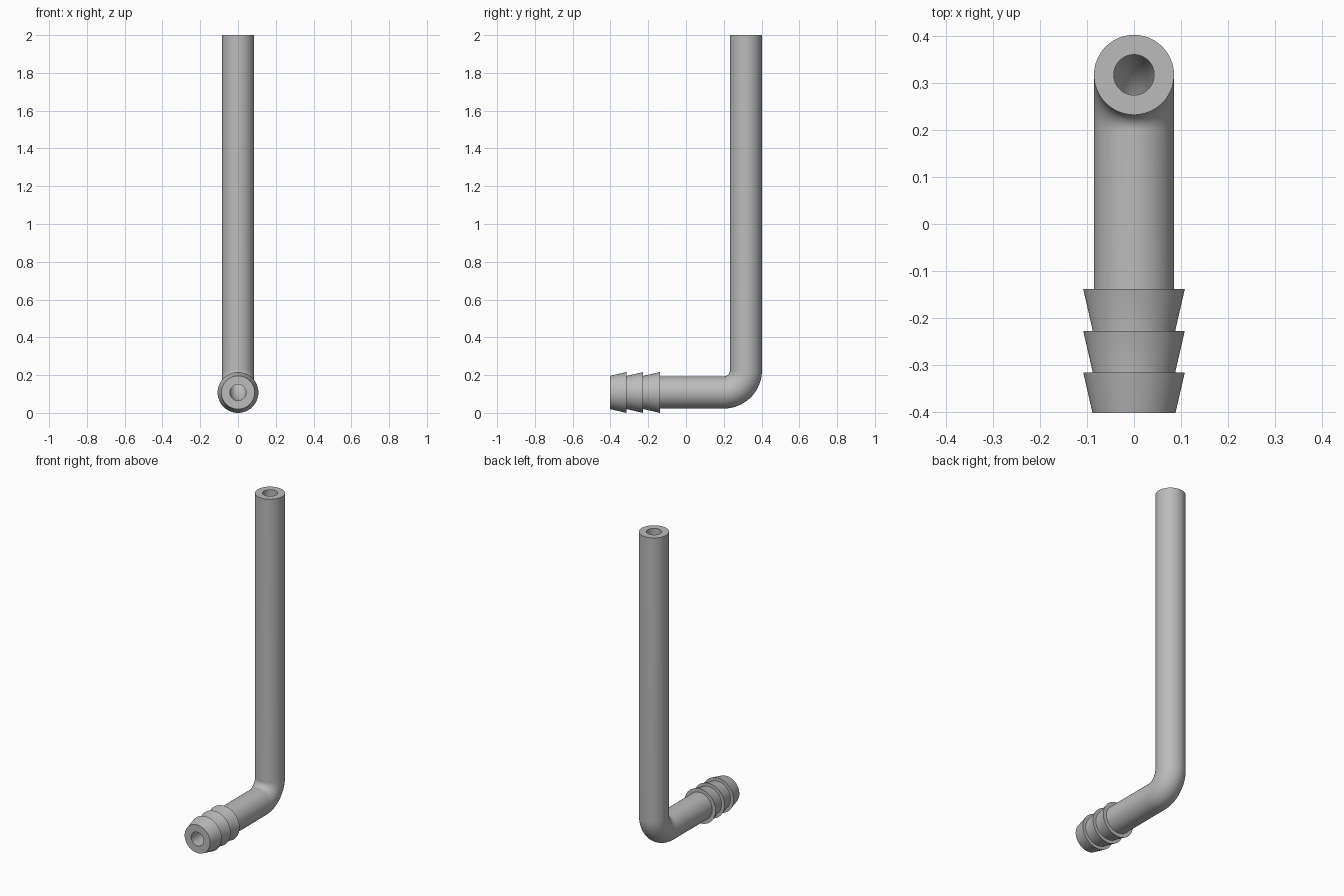
import bpy, bmesh, math
from mathutils import Vector

cube = bpy.data.objects.get("Cube")
if cube:
    bpy.data.objects.remove(cube)

SIDES = 64
PIPE_R, BORE_R, BARB_R = 0.085, 0.043, 0.108
AXIS_Z, AXIS_Y = 0.108, 0.317      # heights of the two straight legs' axes
BEND_R = 0.117
FRONT, TOP = -0.402, 2.0

grey = bpy.data.materials.new("plain grey")
grey.use_nodes = True
colour = (0.5, 0.5, 0.5, 1)
grey.diffuse_color = colour
grey.node_tree.nodes["Principled BSDF"].inputs["Base Color"].default_value = colour


def leg(y, radius):
    """Station on the horizontal leg."""
    return Vector((0, y, AXIS_Z)), 0.0, radius


def bend_and_riser(radius, steps=20):
    """Stations round the elbow and up to the open top."""
    out = []
    for i in range(steps + 1):
        a = math.pi / 2 * i / steps
        y = AXIS_Y - BEND_R + BEND_R * math.sin(a)
        z = AXIS_Z + BEND_R - BEND_R * math.cos(a)
        out.append((Vector((0, y, z)), a, radius))
    out.append((Vector((0, AXIS_Y, TOP)), math.pi / 2, radius))
    return out


# Outer skin: three tapered barbs, then plain pipe
outer = []
pitch = 0.0885
for i in range(3):
    y = FRONT + i * pitch
    outer += [leg(y, 0.088), leg(y + pitch - 0.002, BARB_R)]
    if i < 2:
        outer.append(leg(y + pitch - 0.002, 0.088))
outer.append(leg(FRONT + 3 * pitch - 0.002, PIPE_R))
outer += bend_and_riser(PIPE_R)

# Bore runs back from the top to the barbed mouth
bore = [leg(FRONT, BORE_R)] + bend_and_riser(BORE_R)
stations = outer + bore[::-1]

# Sweep the closed loop of rings
bm = bmesh.new()
rings = []
for centre, a, r in stations:
    up = Vector((0, -math.sin(a), math.cos(a)))
    ring = []
    for k in range(SIDES):
        t = 2 * math.pi * k / SIDES
        ring.append(bm.verts.new(centre + r * (math.cos(t) * Vector((1, 0, 0)) + math.sin(t) * up)))
    rings.append(ring)
for i, ring in enumerate(rings):
    nxt = rings[(i + 1) % len(rings)]
    for k in range(SIDES):
        j = (k + 1) % SIDES
        bm.faces.new((ring[k], ring[j], nxt[j], nxt[k]))
bmesh.ops.recalc_face_normals(bm, faces=bm.faces)

mesh = bpy.data.meshes.new("barbed_elbow_pipe")
bm.to_mesh(mesh)
bm.free()
mesh.materials.append(grey)
pipe = bpy.data.objects.new("barbed_elbow_pipe", mesh)
bpy.context.collection.objects.link(pipe)
bpy.context.view_layer.objects.active = pipe
pipe.select_set(True)
bpy.ops.object.shade_smooth_by_angle(angle=math.radians(30))
